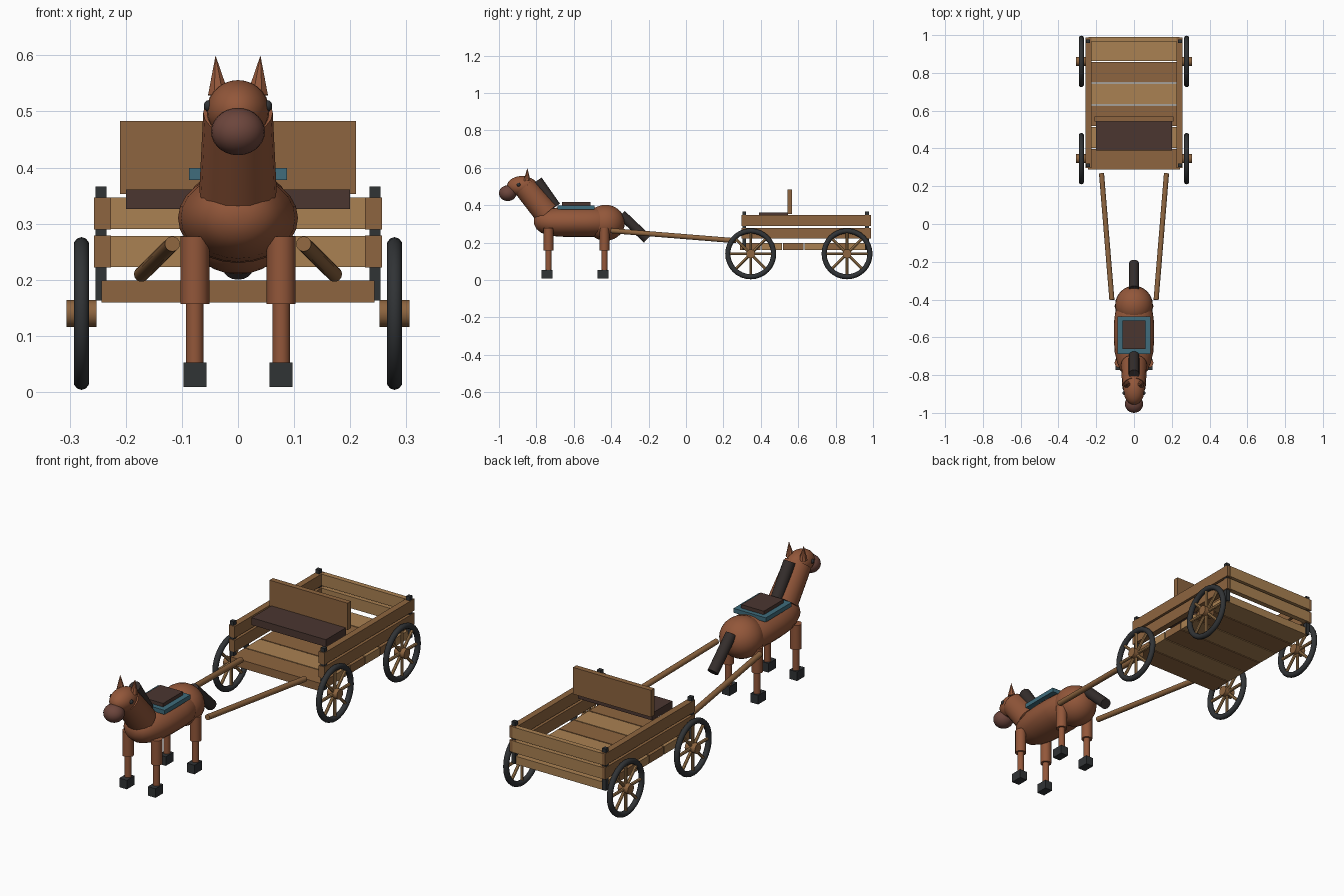
import bpy, bmesh
from math import sin, cos, pi, radians
from mathutils import Vector

if "Cube" in bpy.data.objects:
    bpy.data.objects.remove(bpy.data.objects["Cube"])


def material(name, *rgb):
    m = bpy.data.materials.new(name)
    m.diffuse_color = (*rgb, 1)
    m.use_nodes = True
    m.node_tree.nodes["Principled BSDF"].inputs["Base Color"].default_value = m.diffuse_color
    return m


LIGHT = material("light_wood", .40, .22, .085)
WOOD = material("wood", .27, .13, .05)
COAT = material("coat", .29, .095, .042)
MUZZLE = material("muzzle", .15, .06, .045)
DARK = material("dark", .03, .033, .036)
HAIR = material("hair", .035, .027, .025)
LEATHER = material("leather", .07, .037, .03)
TEAL = material("teal", .05, .15, .20)


def finish(name, mat, smooth=True):
    o = bpy.context.object
    o.name = name
    o.data.materials.append(mat)
    if smooth:
        bpy.ops.object.shade_smooth_by_angle(angle=radians(40))
    return o


def box(name, lo, hi, mat):
    lo, hi = Vector(lo), Vector(hi)
    bpy.ops.mesh.primitive_cube_add(size=1, location=(lo + hi) / 2)
    bpy.context.object.scale = hi - lo
    return finish(name, mat, False)


def rod(name, a, b, r, mat, r2=None, sides=16):
    a, b = Vector(a), Vector(b)
    d = b - a
    bpy.ops.mesh.primitive_cone_add(vertices=sides, radius1=r, radius2=r if r2 is None else r2,
                                    depth=d.length, location=(a + b) / 2,
                                    rotation=d.to_track_quat('Z', 'Y').to_euler())
    return finish(name, mat)


def ball(name, c, size, mat):
    bpy.ops.mesh.primitive_uv_sphere_add(segments=24, ring_count=14, radius=1, location=c)
    bpy.context.object.scale = size
    return finish(name, mat)


def loft(name, rings, mat, n=24):
    # rings: (y, centre z, half width, half height)
    bm = bmesh.new()
    loops = [[bm.verts.new((w * cos(2 * pi * i / n), y, z + h * sin(2 * pi * i / n)))
              for i in range(n)] for y, z, w, h in rings]
    for p, q in zip(loops, loops[1:]):
        for i in range(n):
            bm.faces.new((p[i], p[(i + 1) % n], q[(i + 1) % n], q[i]))
    bm.faces.new(loops[0])
    bm.faces.new(loops[-1])
    bmesh.ops.recalc_face_normals(bm, faces=bm.faces)
    me = bpy.data.meshes.new(name)
    bm.to_mesh(me)
    o = bpy.data.objects.new(name, me)
    bpy.context.collection.objects.link(o)
    bpy.ops.object.select_all(action='DESELECT')
    o.select_set(True)
    bpy.context.view_layer.objects.active = o
    return finish(name, mat)


# Cart floor planks, alternating tones
for i in range(6):
    y = .343 + i * .115
    box("floor_plank", (-.243, y - .055, .16), (.243, y + .055, .199), LIGHT if i % 2 else WOOD)

# Cart rails: sides and tail, open front
for z in (.222, .29):
    for s in (-1, 1):
        box("side_board", (s * .2415 - .0155, .297, z), (s * .2415 + .0155, .988, z + .057), WOOD)
    box("tail_board", (-.24, .965, z + .0005), (.24, .99, z + .0565), LIGHT)

# Corner posts
for s in (-1, 1):
    for y in (.311, .968):
        box("corner_post", (s * .244 - .01, y - .01, .163), (s * .244 + .01, y + .01, .366), DARK)

# Driver's bench
box("seat", (-.2, .39, .326), (.2, .546, .361), LEATHER)
box("backrest", (-.21, .542, .353), (.21, .568, .483), WOOD)

# Wheels
for s in (-1, 1):
    for y in (.346, .861):
        c = Vector((s * .279, y, .14))
        bpy.ops.mesh.primitive_torus_add(location=c, rotation=(0, pi / 2, 0), major_segments=32,
                                         minor_segments=10, major_radius=.1225, minor_radius=.0137)
        finish("wheel_rim", DARK)
        rod("wheel_hub", c - Vector((.027, 0, 0)), c + Vector((.027, 0, 0)), .024, WOOD)
        for k in range(8):
            d = Vector((0, cos(k * pi / 4), sin(k * pi / 4)))
            rod("spoke", c + d * .015, c + d * .118, .0075, LIGHT, sides=8)

# Shafts between cart and horse
for s in (-1, 1):
    rod("shaft", (s * .172, .268, .21), (s * .117, -.402, .264), .0135, WOOD)

# Horse body
loft("body", [(-.812, .315, .02, .016), (-.80, .315, .05, .042), (-.775, .313, .073, .060),
              (-.73, .31, .09, .072), (-.68, .31, .102, .078), (-.61, .31, .107, .080),
              (-.53, .31, .107, .080), (-.47, .31, .10, .078), (-.42, .31, .08, .07),
              (-.38, .31, .04, .04)], COAT)
ball("rump", (0, -.43, .306), (.1, .103, .096), COAT)
rod("neck", (0, -.745, .358), (0, -.862, .498), .069, COAT, .062, 20)
ball("head", (0, -.877, .502), (.056, .08, .054), COAT)
ball("muzzle", (0, -.953, .464), (.048, .047, .042), MUZZLE)

# Eyes, ears and legs
for s in (-1, 1):
    ball("eye", (s * .053, -.895, .51), (.008, .01, .01), DARK)
    rod("ear", (s * .035, -.85, .53), (s * .040, -.848, .6), .02, COAT, 0, 8)
    for y, part in ((-.735, "front"), (-.436, "rear")):
        x = s * .077
        rod(part + "_upper_leg", (x, y, .157), (x, y, .277), .0258, COAT)
        rod(part + "_lower_leg", (x, y, .045), (x, y, .16), .0158, COAT)
        box(part + "_hoof", (x - .0205, y - .038, .009), (x + .0205, y + .021, .053), DARK)

# Mane and tail
rod("mane", (0, -.795, .532), (0, -.697, .392), .028, HAIR)
rod("tail", (0, -.345, .35), (0, -.207, .219), .026, HAIR)

# Saddle blanket and saddle
box("saddle_blanket", (-.087, -.688, .378), (.087, -.489, .399), TEAL)
box("saddle", (-.061, -.663, .395), (.061, -.511, .416), LEATHER)
